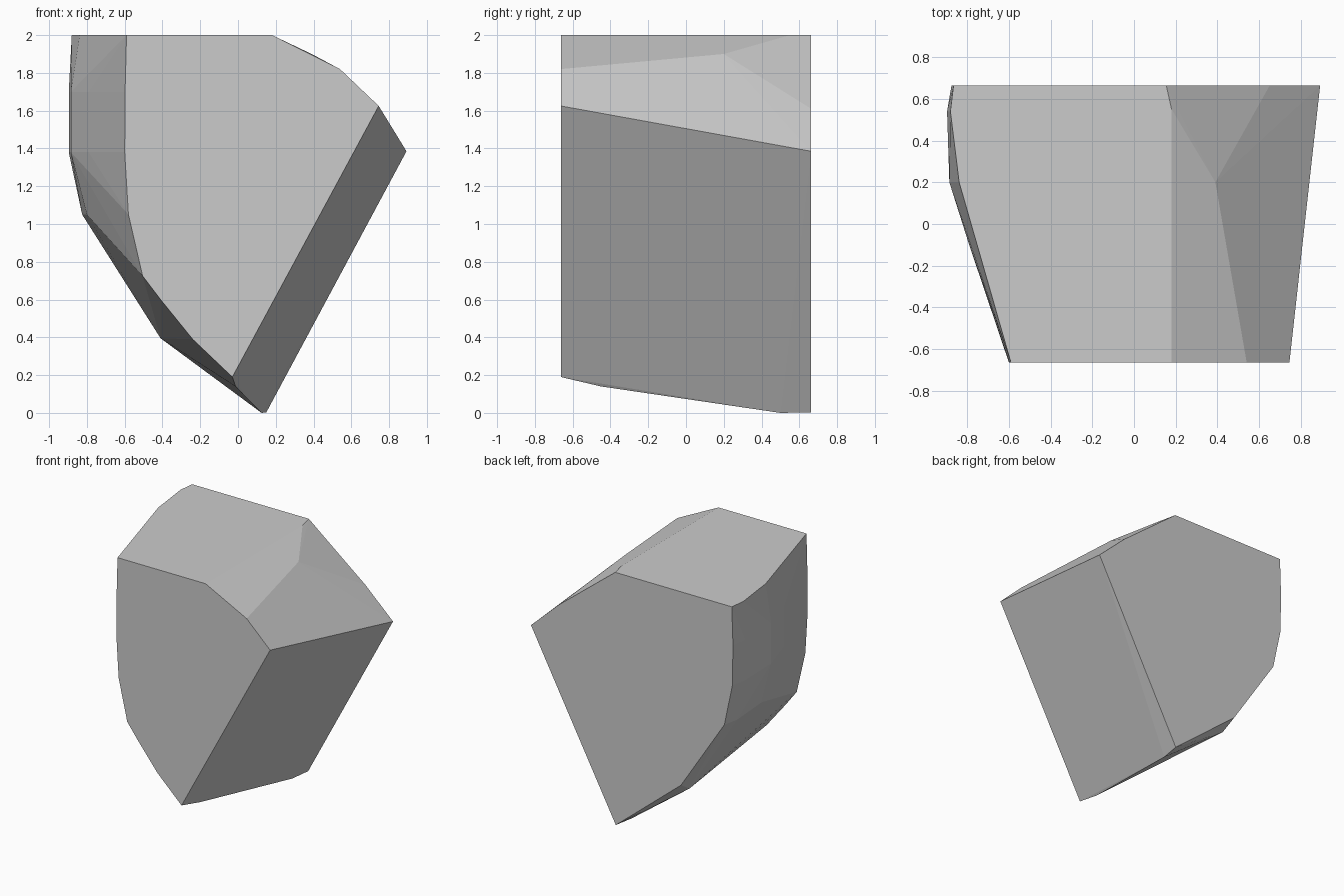
import bpy, bmesh
from mathutils import Vector

if "Cube" in bpy.data.objects:
    bpy.data.objects.remove(bpy.data.objects["Cube"])

FRONT, BACK = -0.663, 0.663

# front cut face outline (x, z)
front = [(-0.59, 2), (0.18, 2), (0.54, 1.82), (0.745, 1.625), (-0.03, 0.19),
         (-0.24, 0.39), (-0.41, 0.6), (-0.505, 0.725), (-0.58, 1.05),
         (-0.60, 1.38), (-0.598, 1.7)]
# back cut face outline (x, z)
back = [(-0.865, 2), (0.155, 2), (0.65, 1.61), (0.892, 1.385), (0.15, 0.003),
        (-0.42, 0.47), (-0.80, 1.05), (-0.87, 1.38), (-0.875, 1.7)]
# corners between the two cut faces (x, y, z)
middle = [(0.18, 0.55, 2), (0.39, 0.2, 1.9),                    # upper right bevels
          (-0.838, 0.2, 2), (-0.88, 0.54, 2),                   # top left edge
          (-0.79, -0.1, 1.7), (-0.885, 0.2, 1.7), (-0.896, 0.54, 1.7),
          (-0.79, -0.1, 1.38), (-0.885, 0.2, 1.38), (-0.896, 0.54, 1.38),
          (-0.80, 0.2, 1.05), (-0.825, 0.54, 1.05),             # rounded left side
          (-0.41, 0.54, 0.395), (0.125, 0.5, 0), (-0.013, -0.45, 0.14)]

points = [(x, FRONT, z) for x, z in front] + [(x, BACK, z) for x, z in back] + middle

# rock chunk: convex hull of the corners
bm = bmesh.new()
for p in points:
    bm.verts.new(Vector(p))
hull = bmesh.ops.convex_hull(bm, input=bm.verts)
loose = [v for v in bm.verts if not v.link_faces]
bmesh.ops.delete(bm, geom=loose, context='VERTS')
bmesh.ops.dissolve_limit(bm, angle_limit=0.02, verts=bm.verts, edges=bm.edges)
bmesh.ops.recalc_face_normals(bm, faces=bm.faces)

mesh = bpy.data.meshes.new("rock_chunk")
bm.to_mesh(mesh)
bm.free()
rock = bpy.data.objects.new("rock_chunk", mesh)
bpy.context.collection.objects.link(rock)

# single grey stone colour
stone = bpy.data.materials.new("stone grey")
stone.diffuse_color = (0.6, 0.6, 0.6, 1)
stone.use_nodes = True
stone.node_tree.nodes["Principled BSDF"].inputs["Base Color"].default_value = stone.diffuse_color
mesh.materials.append(stone)
